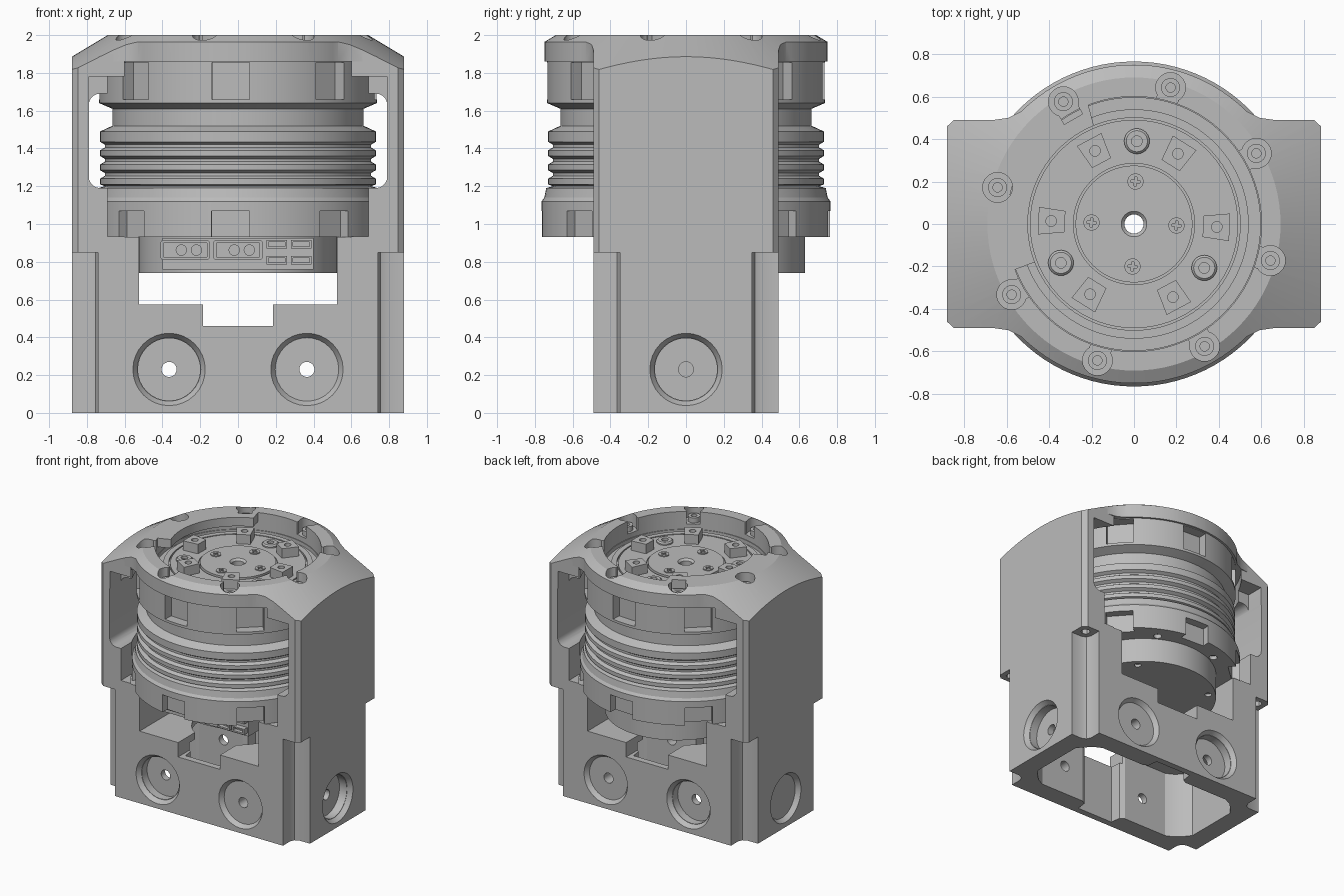
import bpy, bmesh, math
from mathutils import Matrix

if "Cube" in bpy.data.objects:
    bpy.data.objects.remove(bpy.data.objects["Cube"])

grey = bpy.data.materials.new("matte_grey")
grey.use_nodes = True
COLOUR = (0.5, 0.5, 0.5, 1)
grey.diffuse_color = COLOUR
grey.node_tree.nodes["Principled BSDF"].inputs["Base Color"].default_value = COLOUR


def finish(name, bm, matrix=None):
    if matrix is not None:
        bm.transform(matrix)
    bmesh.ops.recalc_face_normals(bm, faces=bm.faces)
    mesh = bpy.data.meshes.new(name)
    bm.to_mesh(mesh)
    bm.free()
    mesh.materials.append(grey)
    ob = bpy.data.objects.new(name, mesh)
    bpy.context.collection.objects.link(ob)
    return ob


def box(name, x, y, z, matrix=None, bevel=0, axis=None):
    bm = bmesh.new()
    bmesh.ops.create_cube(bm, size=1)
    size = [b - a for a, b in (x, y, z)]
    mid = [(a + b) / 2 for a, b in (x, y, z)]
    bm.transform(Matrix.Translation(mid) @ Matrix.Diagonal((*size, 1)))
    if bevel:
        along = [e for e in bm.edges
                 if abs((e.verts[0].co - e.verts[1].co).normalized()[axis]) > 0.9]
        bmesh.ops.bevel(bm, geom=along, offset=bevel, segments=5, profile=0.5, affect='EDGES')
    return finish(name, bm, matrix)


def cyl(name, r, z0, z1, matrix=None, r2=None, sides=32):
    bm = bmesh.new()
    bmesh.ops.create_cone(bm, cap_ends=True, segments=sides, radius1=r,
                          radius2=r if r2 is None else r2, depth=z1 - z0)
    bm.transform(Matrix.Translation((0, 0, (z0 + z1) / 2)))
    return finish(name, bm, matrix)


def prism(name, points, z0, z1, matrix=None):
    bm = bmesh.new()
    face = bm.faces.new([bm.verts.new((x, y, z0)) for x, y in points])
    up = bmesh.ops.extrude_face_region(bm, geom=[face])
    bmesh.ops.translate(bm, vec=(0, 0, z1 - z0),
                        verts=[v for v in up["geom"] if isinstance(v, bmesh.types.BMVert)])
    return finish(name, bm, matrix)


def lathe(name, profile, steps=96, matrix=None):
    bm = bmesh.new()
    vs = [bm.verts.new((r, 0, z)) for r, z in profile]
    es = [bm.edges.new((vs[i - 1], vs[i])) for i in range(len(vs))]
    bmesh.ops.spin(bm, geom=vs + es, cent=(0, 0, 0), axis=(0, 0, 1), dvec=(0, 0, 0),
                   angle=math.tau, steps=steps, use_merge=True)
    bmesh.ops.remove_doubles(bm, verts=bm.verts, dist=1e-5)
    return finish(name, bm, matrix)


def combine(target, tools, mode='DIFFERENCE'):
    for tool in tools:
        mod = target.modifiers.new("boolean", 'BOOLEAN')
        mod.operation, mod.solver, mod.object = mode, 'EXACT', tool
        bpy.context.view_layer.objects.active = target
        bpy.ops.object.modifier_apply(modifier=mod.name)
        bpy.data.objects.remove(tool)


def polar(deg, r=0, y=0, z=0):
    return Matrix.Rotation(math.radians(deg), 4, 'Z') @ Matrix.Translation((r, y, z))


def arc(r, start, end, step=3):
    return [(r * math.cos(math.radians(a)), r * math.sin(math.radians(a)))
            for a in range(start, end, step)]


def mirrored(quadrant):
    half = quadrant + [(-x, y) for x, y in reversed(quadrant)]
    return half + [(-x, -y) for x, y in half]


FULL = (-1, 1)

# Base: block with notched corners, hollow below with thick walls at the sockets
notched = [(0.88, 0.35), (0.79, 0.35), (0.755, 0.365), (0.74, 0.4), (0.74, 0.49)]
base = prism("base", mirrored(notched), 0, 0.85)
cavity = [(0.73, 0.21), (0.7, 0.25), (0.64, 0.31), (0.58, 0.34),
          (0.2, 0.34), (0.165, 0.36), (0.155, 0.44)]
combine(base, [
    prism("hollow", mirrored(cavity), -0.1, 0.52),
    box("leg_gap", (-0.525, 0.525), FULL, (0.575, 0.95)),
    box("notch", (-0.185, 0.185), FULL, (0.46, 0.7)),
    cyl("floor_opening", 0.335, 0.4, 0.7, sides=48),
])

# Countersunk sockets: two in front, two behind, one on each side
SOCKETS = [(side, 0.49, off) for side in (90, -90) for off in (-0.365, 0.365)]
SOCKETS += [(side, 0.88, 0) for side in (0, 180)]
for side, dist, off in SOCKETS:
    spot = polar(side, dist, off, 0.23) @ Matrix.Rotation(math.pi / 2, 4, 'Y')
    combine(base, [cyl("sink", 0.165, -0.1, 0.05, spot),
                   cyl("rim", 0.168, -0.035, 0.005, spot, r2=0.195),
                   cyl("bolt_hole", 0.04, -0.3, 0.05, spot, sides=20)])

# Upper frame: side walls with openings around the motor
corner = [(0.88, 0.46), (0.847, 0.49)]
frame = prism("frame", mirrored(corner), 0.85, 1.9)
combine(frame, [
    box("leg_gap", (-0.525, 0.525), FULL, (0.8, 1)),
    cyl("bore", 0.775, 0.93, 1.95, sides=96),
    box("lower_gap", (-0.69, 0.69), FULL, (0.935, 1.3)),
    box("window", (-0.79, 0.79), FULL, (1.19, 1.69), bevel=0.06, axis=1),
    box("front_recess", (-0.788, 0.788), (-1, -0.35), (1.5, 1.78)),
    box("back_recess", (-0.788, 0.788), (0.35, 1), (1.5, 1.78)),
    box("top_gap", (-0.57, 0.57), FULL, (1.4, 1.95)),
])
combine(frame, [cyl("corner_hole", 0.035, 0.8, 1, Matrix.Translation((x, y, 0)), sides=6)
                for x in (-0.81, 0.81) for y in (-0.42, 0.42)])

# Cap: round ring with an inward lip over part of its opening, sloped like a cone
cap = prism("cap", mirrored(corner + [(0.66, 0.49), (0.59, 0.5)] + arc(0.75, 45, 90)), 1.86, 2)
combine(cap, [cyl("mouth", 0.5, 1.8, 2.1, sides=96),
              cyl("under_lip", 0.6, 1.8, 1.93, sides=96),
              prism("open_sector", arc(0.6, -159, 114) + arc(0.45, 113, -160, -4), 1.82, 2.1)])
combine(frame, [cap], 'UNION')
combine(frame, [lathe("cone", [(0.69, 2), (1.3, 1.634), (1.3, 2.1), (0.69, 2.1)])])

# Screw pockets around the cap
for k in range(8):
    deg = 30 + 45 * k
    combine(frame, [cyl("pocket", 0.07, 1.9, 2.1, polar(deg, 0.665))])
    if deg != 165:
        inner = 0.57 if deg == 120 else 0.52
        combine(frame, [box("slot", (inner, 0.665), (-0.05, 0.05), (1.902, 2.1), polar(deg))])
    lathe("cap_screw", [(0.022, 1.9), (0.045, 1.9), (0.045, 1.94), (0.022, 1.94)], 16,
          polar(deg, 0.665))

# Motor body with cooling rings
body = [(0.045, 0.93), (0.765, 0.93), (0.765, 1.12), (0.75, 1.14), (0.74, 1.19), (0.705, 1.2)]
for z in (1.21, 1.285, 1.36):
    body += [(0.73, z), (0.73, z + 0.03), (0.705, z + 0.045), (0.705, z + 0.06)]
body += [(0.73, 1.435), (0.73, 1.49), (0.665, 1.52), (0.665, 1.61), (0.735, 1.64),
         (0.735, 1.86), (0.595, 1.86), (0.595, 1.83), (0.54, 1.83), (0.54, 1.87), (0.5, 1.87),
         (0.5, 1.855), (0.49, 1.855), (0.49, 1.87), (0.285, 1.87), (0.285, 1.855),
         (0.275, 1.855), (0.275, 1.88), (0.06, 1.88), (0.045, 1.865)]
motor = lathe("motor", body)
for k in range(8):
    spin = polar(-93 + 45 * k)
    combine(motor, [box("upper_notch", (0.655, 0.9), (-0.1, 0.1), (1.66, 1.855), spin),
                    box("lower_notch", (0.7, 0.9), (-0.1, 0.1), (0.9, 1.07), spin),
                    cyl("flange_hole", 0.03, 0.9, 0.96, polar(20 + 45 * k, 0.66), sides=16)])

# Output face: raised pads and screws
pad_shape = [(-0.065, -0.05), (0.06, -0.065), (0.06, 0.065), (-0.065, 0.05)]
for k in range(6):
    spin = polar(-2 + 60 * k, 0.39)
    pad = prism("pad", pad_shape, 1.86, 1.945, spin)
    combine(pad, [cyl("pad_hole", 0.025, 1.88, 2, spin, sides=16)])
for k in range(3):
    lathe("face_screw", [(0.025, 1.86), (0.06, 1.86), (0.06, 1.88), (0.05, 1.89),
                         (0.025, 1.89)], 24, polar(88 + 120 * k, 0.39))
for k in range(4):
    spin = polar(88 + 90 * k, 0.2)
    head = cyl("disc_screw", 0.038, 1.86, 1.888, spin, sides=24)
    combine(head, [box("cross", (-0.022, 0.022), (-0.006, 0.006), (1.875, 1.95), spin),
                   box("cross", (-0.006, 0.006), (-0.022, 0.022), (1.876, 1.95), spin)])

# Rear electronics cover below the motor, with screw holes underneath
behind = Matrix.Translation((0, 0.105, 0))
cover = cyl("cover", 0.525, 0.74, 0.94, behind, sides=96)
combine(cover, [cyl("centre_hole", 0.045, 0.7, 1, sides=24)])
combine(cover, [cyl("cover_hole", 0.025, 0.7, 0.76, behind @ polar(45 + 90 * k, 0.47), sides=12)
                for k in range(4)])

# Connectors on the front of the cover
box("connector_block", (-0.4, 0.4), (-0.44, -0.2), (0.76, 0.925))
for left in (-0.41, -0.13):
    shell = box("power_connector", (left, left + 0.26), (-0.49, -0.4), (0.81, 0.915), None, 0.015, 1)
    combine(shell, [box("mouth", (left + 0.015, left + 0.245), (-0.6, -0.455), (0.825, 0.9))])
    for x in (left + 0.11, left + 0.19):
        cyl("power_pin", 0.03, 0.44, 0.485, Matrix.Translation((x, 0, 0.862))
            @ Matrix.Rotation(math.pi / 2, 4, 'X'), sides=16)
for left in (0.15, 0.28):
    for low in (0.785, 0.87):
        plug = box("signal_connector", (left, left + 0.11), (-0.48, -0.42), (low, low + 0.045))
        combine(plug, [box("mouth", (left + 0.012, left + 0.098), (-0.6, -0.45),
                           (low + 0.012, low + 0.035))])

# Smooth round surfaces, sharp edges kept
bpy.ops.object.select_all(action='DESELECT')
for ob in bpy.context.scene.objects:
    if ob.type == 'MESH' and ob.data.materials and ob.data.materials[0] == grey:
        ob.select_set(True)
bpy.context.view_layer.objects.active = frame
bpy.ops.object.shade_smooth_by_angle(angle=math.radians(25))
